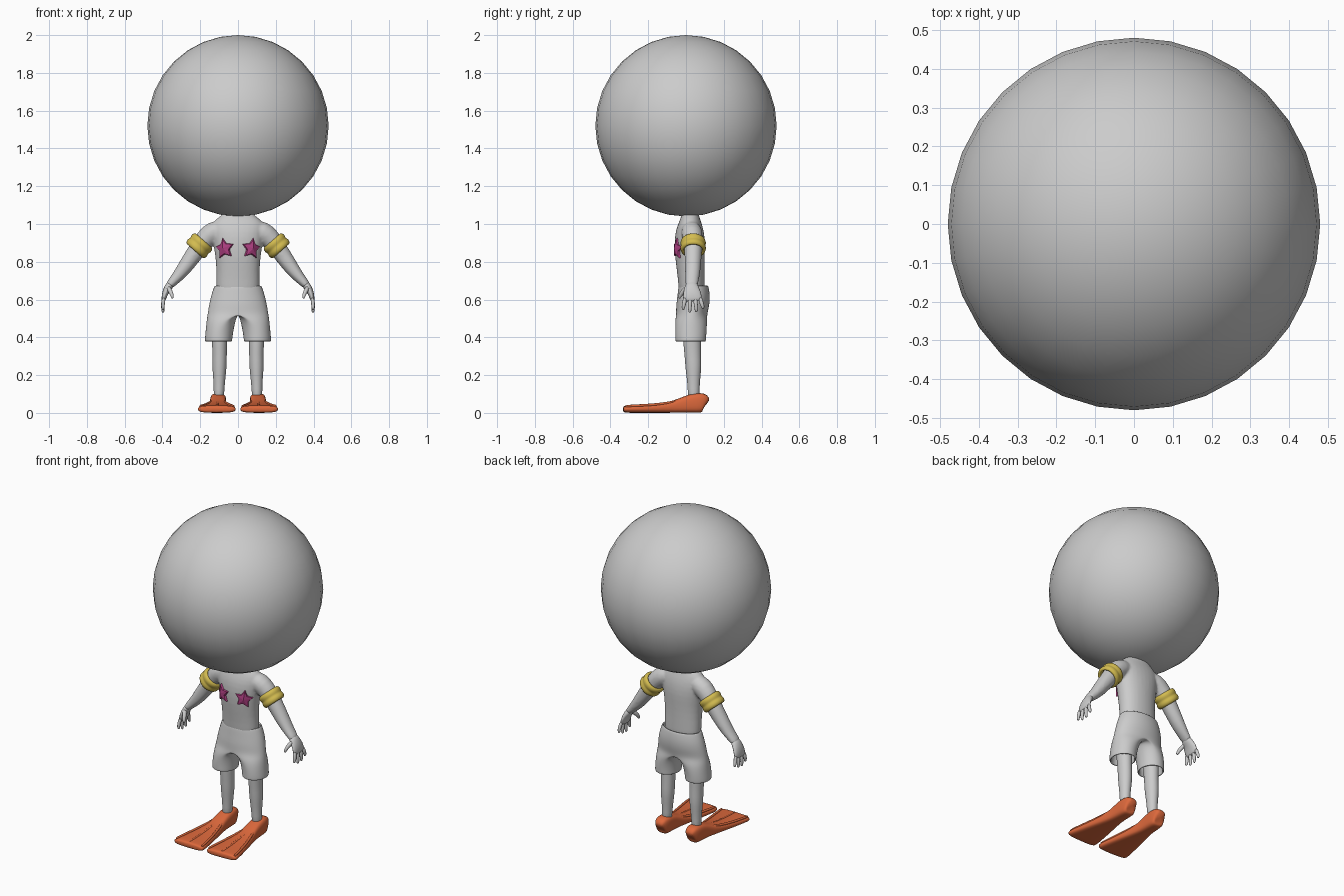
import bpy, bmesh
from math import sin, cos, pi, radians
from mathutils import Vector

cube = bpy.data.objects.get("Cube")
if cube:
    bpy.data.objects.remove(cube)

X, Y = Vector((1, 0, 0)), Vector((0, 1, 0))


def material(name, rgb):
    m = bpy.data.materials.new(name)
    m.use_nodes = True
    m.diffuse_color = (*rgb, 1)
    m.node_tree.nodes["Principled BSDF"].inputs["Base Color"].default_value = (*rgb, 1)
    return m


grey = material("light grey", (0.6, 0.6, 0.6))
yellow = material("yellow", (0.65, 0.5, 0.08))
pink = material("pink", (0.42, 0.05, 0.22))
orange = material("orange", (0.72, 0.14, 0.045))


def skin(bm, rings, closed=False):
    """Bridge neighbouring rings of points with quads."""
    vs = [[bm.verts.new(p) for p in r] for r in rings]
    n = len(vs[0])
    pairs = list(zip(vs, vs[1:])) + ([(vs[-1], vs[0])] if closed else [])
    for a, b in pairs:
        for i in range(n):
            j = (i + 1) % n
            bm.faces.new((a[i], b[i], b[j], a[j]))
    return vs


def tube(bm, pts, side=Y, n=12, power=1.0):
    """Capped tube along pts (x, y, z, radius across, radius along side)."""
    c = [Vector(p[:3]) for p in pts]
    rings = []
    for i, p in enumerate(pts):
        d = (c[min(i + 1, len(c) - 1)] - c[max(i - 1, 0)]).normalized()
        u = (side - d * side.dot(d)).normalized()
        v = d.cross(u)
        ring = []
        for k in range(n):
            a, b = cos(2 * pi * k / n), sin(2 * pi * k / n)
            a = abs(a) ** power * (1 if a > 0 else -1)
            b = abs(b) ** power * (1 if b > 0 else -1)
            ring.append(c[i] + v * (a * p[3]) + u * (b * p[4]))
        rings.append(ring)
    vs = skin(bm, rings)
    bm.faces.new(vs[0])
    bm.faces.new(vs[-1])


def finish(name, bm, mat, mirror=False, wall=0, subdiv=0, voxel=0, smooth=True, fix=True):
    if fix:
        bmesh.ops.recalc_face_normals(bm, faces=bm.faces[:])
    for f in bm.faces:
        f.smooth = smooth
    me = bpy.data.meshes.new(name)
    bm.to_mesh(me)
    bm.free()
    me.materials.append(mat)
    ob = bpy.data.objects.new(name, me)
    bpy.context.collection.objects.link(ob)
    if mirror:
        ob.modifiers.new("Mirror", 'MIRROR').merge_threshold = 0.0005
    if wall:
        s = ob.modifiers.new("Wall", 'SOLIDIFY')
        s.thickness, s.offset = wall, -1
    if subdiv:
        s = ob.modifiers.new("Subdivision", 'SUBSURF')
        s.levels = s.render_levels = subdiv
    if voxel:
        r = ob.modifiers.new("Blend", 'REMESH')
        r.mode, r.voxel_size, r.use_smooth_shade = 'VOXEL', voxel, True
        s = ob.modifiers.new("Soften", 'SMOOTH')
        s.factor, s.iterations = 0.5, 6
    return ob


# Head: one large ball
bm = bmesh.new()
bmesh.ops.create_uvsphere(bm, u_segments=32, v_segments=16, radius=0.48)
bmesh.ops.translate(bm, verts=bm.verts, vec=(0, 0, 1.52))
finish("head", bm, grey)

# Torso and both arms, blended into one skin
bm = bmesh.new()
torso = [(0.60, .112, .068, .03), (0.67, .118, .07, .03), (0.75, .116, .074, .025),
         (0.83, .122, .08, .02), (0.90, .134, .083, .02), (0.96, .145, .077, .02),
         (1.00, .142, .064, .022), (1.03, .115, .052, .022), (1.05, .08, .046, .022),
         (1.09, .06, .045, .022)]
tube(bm, [(0, y, z, rx, ry) for z, rx, ry, y in reversed(torso)], n=16, power=0.92)
arm = [(.07, .025, .975, .05, .05), (.13, .03, .96, .062, .06), (.17, .035, .925, .057, .055),
       (.205, .038, .88, .05, .05), (.24, .038, .83, .047, .047), (.285, .036, .765, .041, .044),
       (.325, .033, .715, .031, .039), (.355, .03, .685, .025, .035), (.37, .03, .665, .02, .034)]
for s in (1, -1):
    tube(bm, [(s * p[0], *p[1:]) for p in arm])
finish("torso_and_arms", bm, grey, subdiv=1, voxel=0.007)

# Hands: palm, four fingers and a thumb
bm = bmesh.new()
tube(bm, [(.348, .03, .692, .022, .031), (.37, .03, .665, .022, .038),
          (.386, .032, .635, .017, .05), (.393, .034, .605, .013, .052),
          (.395, .035, .59, .009, .046)])
for i, (tip_y, tip_z) in enumerate([(-.015, .545), (.02, .53), (.055, .533), (.09, .55)]):
    y = -.004 + .026 * i
    mid = (y + tip_y) / 2
    tube(bm, [(.391, y, .615, .011, .012), (.398, mid, .58, .011, .012),
              (.398, tip_y, tip_z + .012, .009, .01), (.396, tip_y, tip_z, .006, .006)], n=8)
tube(bm, [(.372, .012, .668, .013, .016), (.358, -.015, .645, .013, .015),
          (.348, -.033, .62, .01, .011), (.346, -.036, .605, .006, .006)], n=8)
finish("hands", bm, grey, mirror=True, subdiv=1)

# Inflated arm bands: closed profile (along arm, radius) turned round the arm
bm = bmesh.new()
axis = Vector((.66, 0, -.75)).normalized()
across = axis.cross(Y)
centre = Vector((.205, .038, .885))
profile = [(-.036, .045), (-.038, .056), (-.03, .067), (-.012, .069), (0, .062),
           (.012, .069), (.03, .067), (.038, .056), (.036, .045)]
skin(bm, [[centre + axis * t + (Y * cos(k * pi / 12) + across * sin(k * pi / 12)) * r
           for k in range(24)] for t, r in profile], closed=True)
finish("arm_bands", bm, yellow, mirror=True, subdiv=1)

# Chest stars: puffed five-pointed shapes curved round the chest
bm = bmesh.new()
turn, roll = radians(25), radians(8)
side_dir = Vector((cos(turn), sin(turn), 0))
out = Vector((sin(turn), -cos(turn), 0))


def star_point(r, a, h):
    x, z = r * sin(a + roll), r * cos(a + roll)
    return Vector((.073, -.047, .87)) + side_dir * x + Vector((0, 0, z)) + out * (h - 6 * x * x)


rings = [[star_point((.056 if k % 2 == 0 else .03) * f, k * pi / 5, h) for k in range(10)]
         for f, h in ((1, -.012), (1, .004), (.9, .01))]
vs = skin(bm, rings)
tip = bm.verts.new(star_point(0, 0, .018))
for k in range(10):
    bm.faces.new((vs[-1][k], vs[-1][(k + 1) % 10], tip))
bm.faces.new(vs[0])
finish("chest_stars", bm, pink, mirror=True, smooth=False)

# Shorts: half a garment, mirrored; (z, outer x, middle x, inner x, y, half depth)
bm = bmesh.new()
levels = [(.675, .126, 0, 0, .04, .078), (.665, .13, 0, 0, .04, .082), (.62, .146, 0, 0, .041, .088),
          (.57, .157, 0, 0, .036, .09), (.525, .164, 0, 0, .03, .084),
          (.49, .168, .075, .012, .028, .086), (.43, .173, .1, .024, .026, .084),
          (.39, .177, .102, .029, .025, .083), (.378, .176, .102, .03, .025, .082)]
rings = []
for z, outer, mid, inner, y, ry in levels:
    ring = []
    for k in range(16):
        a = k * pi / 8
        reach = outer - mid if cos(a) > 0 else mid - inner
        ring.append((mid + reach * cos(a), y + ry * sin(a), z))
    rings.append(ring)
skin(bm, rings)
inside = [f for f in bm.faces if all(abs(v.co.x) < 1e-4 for v in f.verts)]
bmesh.ops.delete(bm, geom=inside, context='FACES')
finish("shorts", bm, grey, mirror=True, wall=0.01, subdiv=2, fix=False)

# Legs
bm = bmesh.new()
tube(bm, [(.1, .03, .5, .045, .05), (.098, .032, .38, .042, .05), (.097, .036, .31, .039, .045),
          (.098, .039, .25, .04, .045), (.099, .04, .19, .034, .038), (.1, .04, .13, .029, .032),
          (.102, .042, .06, .029, .032)])
finish("legs", bm, grey, mirror=True, subdiv=1)

# Flippers: rounded heel widening to a flat blade
bm = bmesh.new()
blade = [(.108, .045, .03, .024), (.102, .052, .048, .036), (.075, .054, .054, .043),
         (.03, .051, .051, .044), (-.03, .039, .039, .045), (-.09, .028, .028, .058),
         (-.2, .022, .022, .082), (-.3, .02, .02, .102), (-.325, .02, .019, .102), (-.333, .02, .012, .094)]
tube(bm, [(.104 + (.1 - y) * .02, y, z, h, w) for y, z, h, w in blade], side=X, n=16, power=0.6)
finish("flippers", bm, orange, mirror=True, subdiv=1)

# Raised ribs along the blades
bm = bmesh.new()
for s in (-1, 0, 1):
    tube(bm, [(.107 + s * .03, -.04, .064, .008, .008), (.108 + s * .046, -.1, .05, .008, .008),
              (.11 + s * .07, -.2, .04, .008, .008), (.112 + s * .088, -.31, .036, .008, .008),
              (.112 + s * .088, -.322, .034, .005, .005)], side=X, n=8)
finish("flipper_ribs", bm, orange, mirror=True, subdiv=1)
